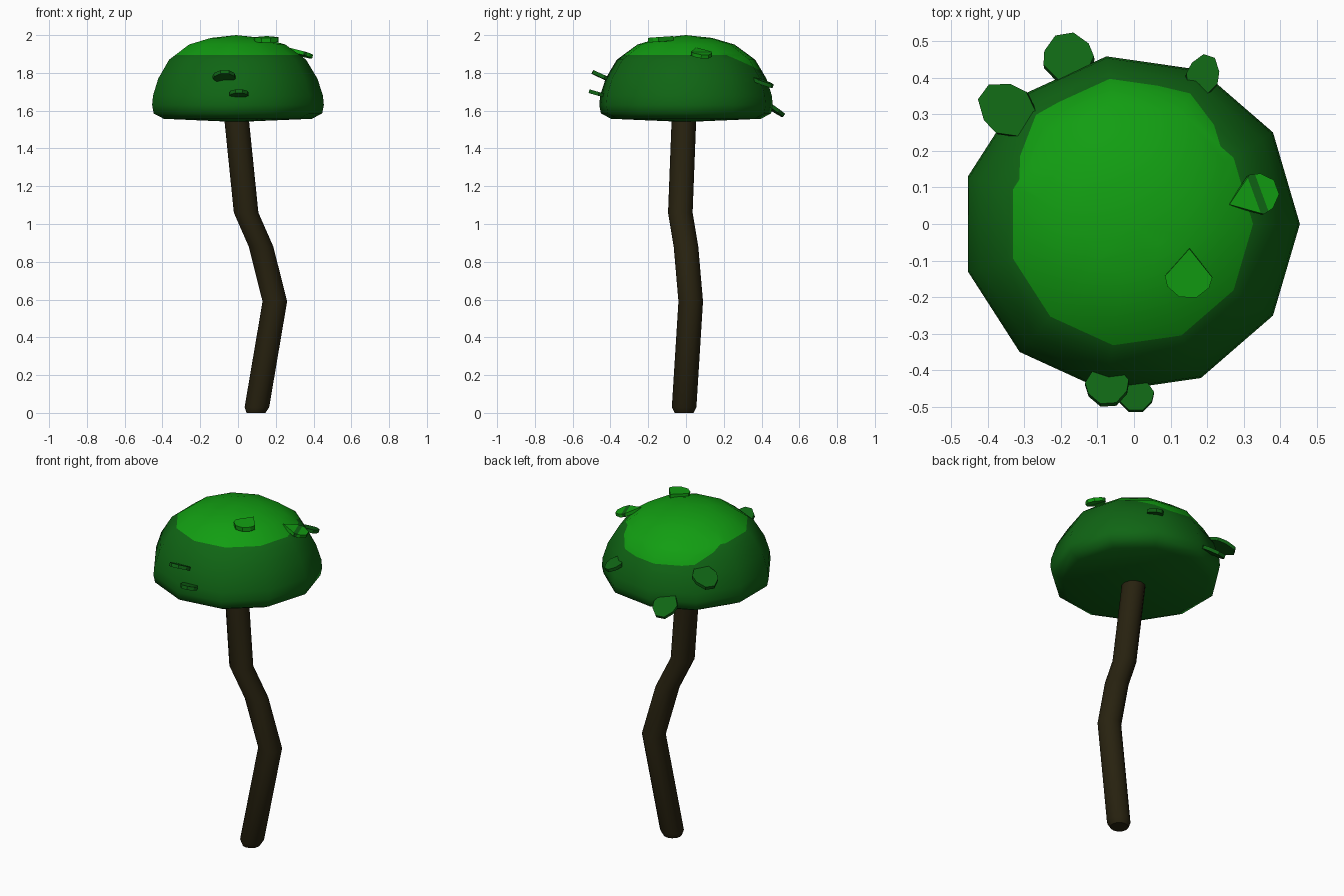
import bpy, bmesh
from math import cos, sin, tau
from mathutils import Vector

cube = bpy.data.objects.get("Cube")
if cube:
    bpy.data.objects.remove(cube, do_unlink=True)


def material(name, rgb):
    mat = bpy.data.materials.new(name)
    mat.use_nodes = True
    mat.diffuse_color = (*rgb, 1)
    mat.node_tree.nodes["Principled BSDF"].inputs["Base Color"].default_value = (*rgb, 1)
    return mat


BARK = material("dark bark", (0.021, 0.016, 0.005))
DARK = material("dark green", (0.005, 0.13, 0.007))
LIGHT = material("light green", (0.006, 0.34, 0.006))


def finish(name, bm, mats, angle):
    bmesh.ops.recalc_face_normals(bm, faces=bm.faces)
    mesh = bpy.data.meshes.new(name)
    bm.to_mesh(mesh)
    bm.free()
    obj = bpy.data.objects.new(name, mesh)
    bpy.context.collection.objects.link(obj)
    for mat in mats:
        mesh.materials.append(mat)
    bpy.ops.object.select_all(action="DESELECT")
    obj.select_set(True)
    bpy.context.view_layer.objects.active = obj
    bpy.ops.object.shade_smooth_by_angle(angle=angle)
    return obj


def loft(bm, rings, sides):
    """Join horizontal circles given as (x, y, z, radius)."""
    loops = [[bm.verts.new((x + r * cos(tau * i / sides), y + r * sin(tau * i / sides), z))
              for i in range(sides)] for x, y, z, r in rings]
    for low, high in zip(loops, loops[1:]):
        for i in range(sides):
            j = (i + 1) % sides
            bm.faces.new((low[i], low[j], high[j], high[i]))
    return loops


def cap(bm, loop, point):
    tip = bm.verts.new(point)
    for i, vert in enumerate(loop):
        bm.faces.new((vert, loop[(i + 1) % len(loop)], tip))


# Crooked trunk
R = 0.065
bm = bmesh.new()
loops = loft(bm, [(0.095, -0.01, 0, 0.05), (0.1, -0.01, 0.03, R), (0.195, 0.025, 0.59, R),
                  (0.122, 0.0, 0.88, R), (0.043, -0.03, 1.06, R), (-0.01, -0.01, 1.58, R)], 12)
bm.faces.new(loops[0])
bm.faces.new(loops[-1])
finish("trunk", bm, [BARK], 0.7)

# Domed canopy with eleven sides
CX = -0.0095
profile = [(0.40, 1.557), (0.455, 1.585), (0.464, 1.63), (0.459, 1.68), (0.43, 1.77),
           (0.37, 1.87), (0.26, 1.95), (0.14, 1.985)]
bm = bmesh.new()
loops = loft(bm, [(CX, 0, z, r) for r, z in profile], 11)
cap(bm, loops[0], (CX, 0, 1.54))
cap(bm, loops[-1], (CX, 0, 2.0))

# Light crown: level edge, dipping lower at the back
slope_point = Vector((-0.33, 0.12, 1.895))
slope_normal = Vector((-0.007, 0.043, 0.107)).normalized()
CROWN, DIP = 1.895, 1.817
for point, normal in (((0, 0, CROWN), (0, 0, 1)), ((0, 0, DIP), (0, 0, 1)),
                      (slope_point, slope_normal)):
    bmesh.ops.bisect_plane(bm, geom=bm.verts[:] + bm.edges[:] + bm.faces[:],
                           plane_co=point, plane_no=normal)
for face in bm.faces:
    c = face.calc_center_median()
    on_slope = c.z > DIP and (c - slope_point).dot(slope_normal) > 0
    face.material_index = int(c.z > CROWN or on_slope)
finish("canopy", bm, [DARK, LIGHT], 1.6)

# Small leaf flakes: pointed root, wide shoulder, blunt tip
OUTLINE = [(0, -0.9), (0.5, 0.2), (0.44, 0.6), (0.18, 1), (-0.18, 1), (-0.44, 0.6), (-0.5, 0.2)]


def leaf(name, base, tip, width, mat, thickness=0.02, stripe=False):
    base, along = Vector(base), Vector(tip) - Vector(base)
    across = along.cross(Vector((0, 0, 1))).normalized() * width
    up = across.cross(along).normalized() * thickness
    bm = bmesh.new()
    sheet = bm.faces.new([bm.verts.new(base + across * u + along * v - up / 2) for u, v in OUTLINE])
    new = bmesh.ops.extrude_face_region(bm, geom=[sheet])["geom"]
    bmesh.ops.translate(bm, verts=[g for g in new if isinstance(g, bmesh.types.BMVert)], vec=up)
    if stripe:
        for t in (0.1, 0.4):
            bmesh.ops.bisect_plane(bm, geom=bm.verts[:] + bm.edges[:] + bm.faces[:],
                                   plane_co=base + along * t, plane_no=along)
        for face in bm.faces:
            t = (face.calc_center_median() - base).dot(along) / along.length_squared
            face.material_index = int(0.1 < t < 0.4)
    finish(name, bm, [mat, DARK], 0.5)


leaf("front_upper_leaf", (-0.075, -0.42, 1.77), (-0.07, -0.495, 1.805), 0.12, DARK)
leaf("front_lower_leaf", (0.005, -0.45, 1.685), (0.005, -0.513, 1.703), 0.1, DARK)
leaf("side_leaf", (0.32, 0.075, 1.907), (0.388, 0.1, 1.886), 0.115, LIGHT, stripe=True)
leaf("top_leaf", (0.15, -0.13, 1.978), (0.148, -0.2, 1.973), 0.13, LIGHT, 0.025)
leaf("back_left_leaf", (0.18, 0.38, 1.76), (0.205, 0.457, 1.73), 0.09, DARK)
leaf("back_right_leaf", (-0.315, 0.29, 1.79), (-0.41, 0.36, 1.75), 0.14, DARK)
leaf("back_rim_leaf", (-0.175, 0.425, 1.635), (-0.19, 0.515, 1.575), 0.14, DARK)
